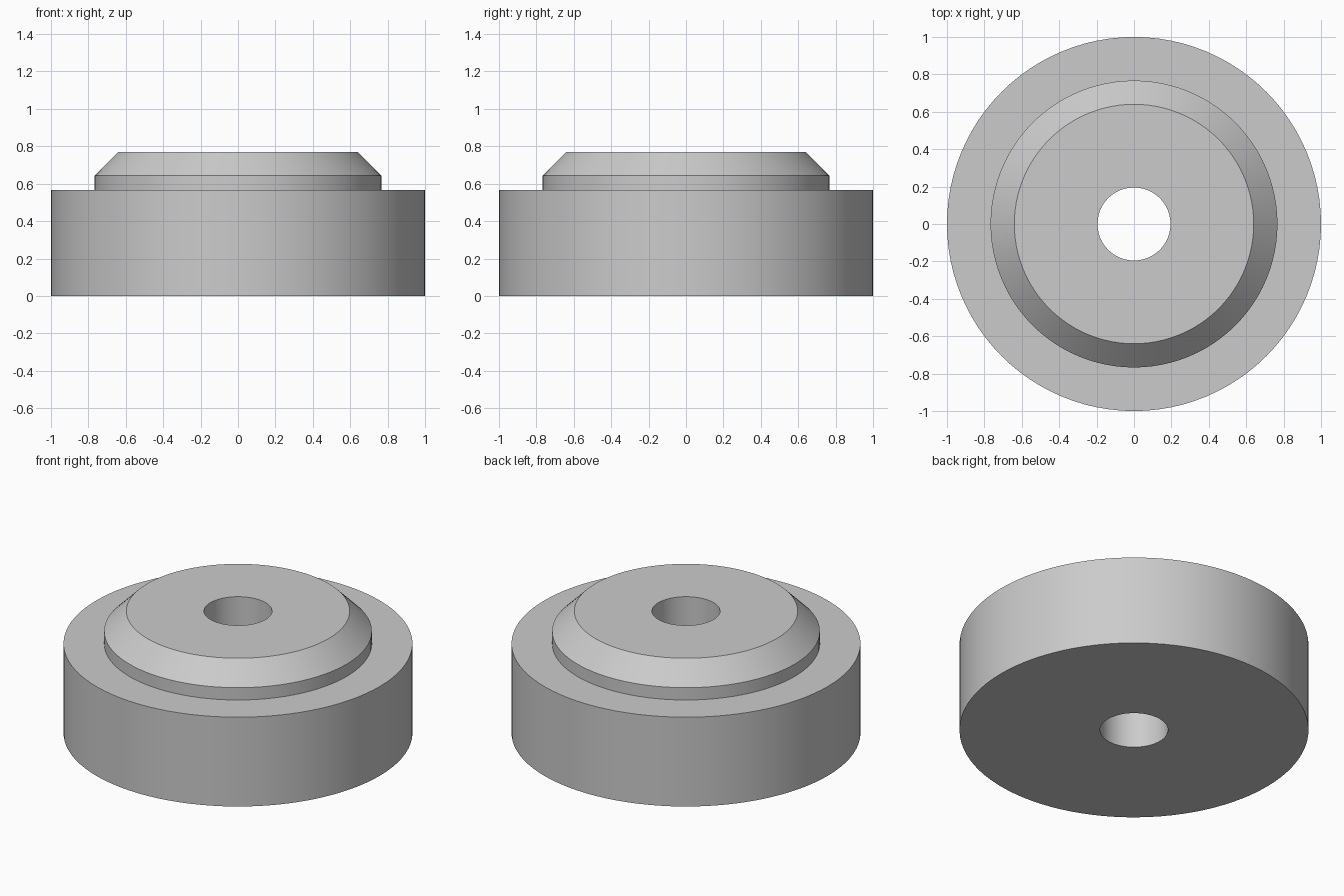
import bpy
import math

SEGMENTS = 96

cube = bpy.data.objects.get("Cube")
if cube:
    bpy.data.objects.remove(cube, do_unlink=True)

# Plain grey material
GREY = (0.6, 0.6, 0.6, 1.0)
grey = bpy.data.materials.new("plain_grey")
grey.use_nodes = True
grey.diffuse_color = GREY
grey.node_tree.nodes["Principled BSDF"].inputs["Base Color"].default_value = GREY


def lathe(name, profile, material):
    """Revolve a closed (radius, height) profile around the z axis."""
    count = len(profile)
    verts, faces = [], []
    for s in range(SEGMENTS):
        a = math.tau * s / SEGMENTS
        verts += [(r * math.cos(a), r * math.sin(a), z) for r, z in profile]
        here, after = s * count, (s + 1) % SEGMENTS * count
        for i in range(count):
            j = (i + 1) % count
            faces.append((here + i, after + i, after + j, here + j))
    mesh = bpy.data.meshes.new(name)
    mesh.from_pydata(verts, [], faces)
    mesh.materials.append(material)
    obj = bpy.data.objects.new(name, mesh)
    bpy.context.collection.objects.link(obj)
    bpy.ops.object.select_all(action="DESELECT")
    obj.select_set(True)
    bpy.context.view_layer.objects.active = obj
    bpy.ops.object.shade_smooth_by_angle(angle=math.radians(30))
    return obj


# Wide disc, recessed-looking step, chamfered crown and through bore
BORE, CROWN, STEP, RIM = 0.195, 0.64, 0.767, 1.0
lathe("stepped_bushing", [
    (BORE, 0), (RIM, 0), (RIM, 0.565), (STEP, 0.565),
    (STEP, 0.643), (CROWN, 0.77), (BORE, 0.77),
], grey)
